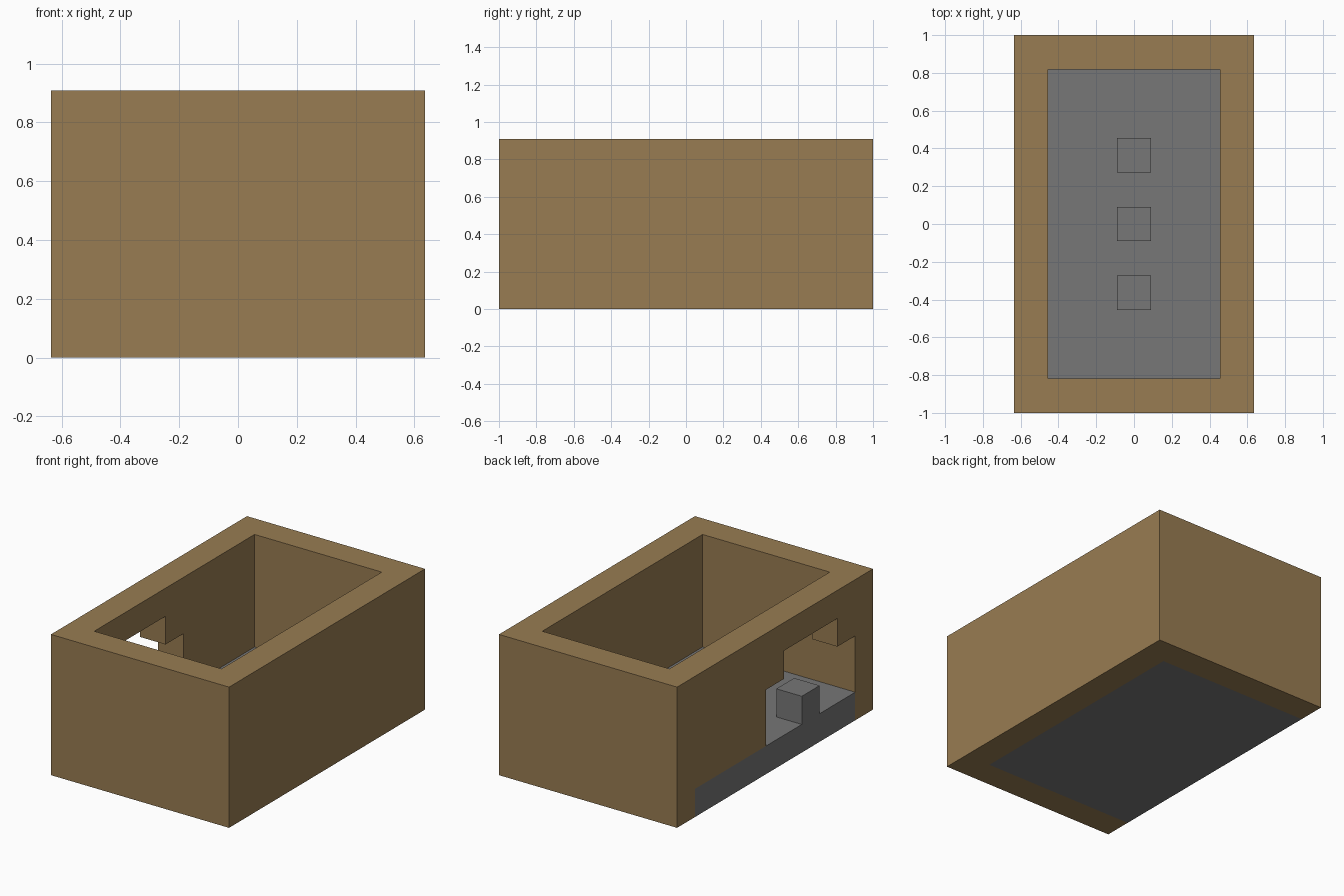
import bpy
import bmesh

cube = bpy.data.objects.get("Cube")
if cube:
    bpy.data.objects.remove(cube, do_unlink=True)

U = 2 / 11                      # one building block
WIDTH, LENGTH, HEIGHT = 7, 11, 5   # outer size in blocks


def material(name, rgb):
    mat = bpy.data.materials.new(name)
    mat.use_nodes = True
    colour = (*rgb, 1)
    mat.diffuse_color = colour
    mat.node_tree.nodes["Principled BSDF"].inputs["Base Color"].default_value = colour
    return mat


wood = material("brown wood", (0.315, 0.203, 0.085))
stone = material("grey stone", (0.184, 0.184, 0.184))


def prism(name, outline, x0, x1, mat):
    """Extrude an outline of (y, z) block coordinates from x0 to x1."""
    bm = bmesh.new()
    face = bm.faces.new([bm.verts.new((x0 * U, y * U, z * U)) for y, z in outline])
    new = bmesh.ops.extrude_face_region(bm, geom=[face])["geom"]
    verts = [v for v in new if isinstance(v, bmesh.types.BMVert)]
    bmesh.ops.translate(bm, verts=verts, vec=((x1 - x0) * U, 0, 0))
    bmesh.ops.recalc_face_normals(bm, faces=bm.faces)
    mesh = bpy.data.meshes.new(name)
    bm.to_mesh(mesh)
    bm.free()
    mesh.materials.append(mat)
    obj = bpy.data.objects.new(name, mesh)
    bpy.context.collection.objects.link(obj)
    return obj


def box(name, x, y, z, mat):
    """Box from (min, max) pairs in blocks."""
    outline = [(y[0], z[0]), (y[1], z[0]), (y[1], z[1]), (y[0], z[1])]
    return prism(name, outline, *x, mat)


def cut(target, cutter):
    mod = target.modifiers.new("cut", "BOOLEAN")
    mod.operation = "DIFFERENCE"
    mod.solver = "EXACT"
    mod.object = cutter
    cutter.hide_render = True
    bpy.context.view_layer.objects.active = target
    bpy.ops.object.modifier_apply(modifier=mod.name)
    bpy.data.objects.remove(cutter, do_unlink=True)


w, l = WIDTH / 2, LENGTH / 2

# Walls: a solid block hollowed right through
walls = box("walls", (-w, w), (-l, l), (0, HEIGHT), wood)
cut(walls, box("room_cutter", (1 - w, w - 1), (1 - l, l - 1), (-1, HEIGHT + 1), wood))

# Stepped doorway in one long wall, with a slot below it for the floor
door = [(1 - l, -1), (l - 1, -1), (l - 1, 1), (0.5, 1), (0.5, 3), (-0.5, 3),
        (-0.5, 4), (-3.5, 4), (-3.5, 3), (1 - l, 3)]
cut(walls, prism("doorway_cutter", door, -w - 1, 1.5 - w, wood))

# Floor slab running out through the doorway wall
box("floor", (-w, w - 1), (1 - l, l - 1), (0, 1), stone)

# Row of stone blocks along the middle, and one in the doorway
for i, y in enumerate((-2, 0, 2)):
    box(f"floor_block_{i + 1}", (-0.5, 0.5), (y - 0.5, y + 0.5), (1, 2), stone)
box("doorway_block", (-w, 1 - w), (-2.5, -1.5), (1, 2), stone)
